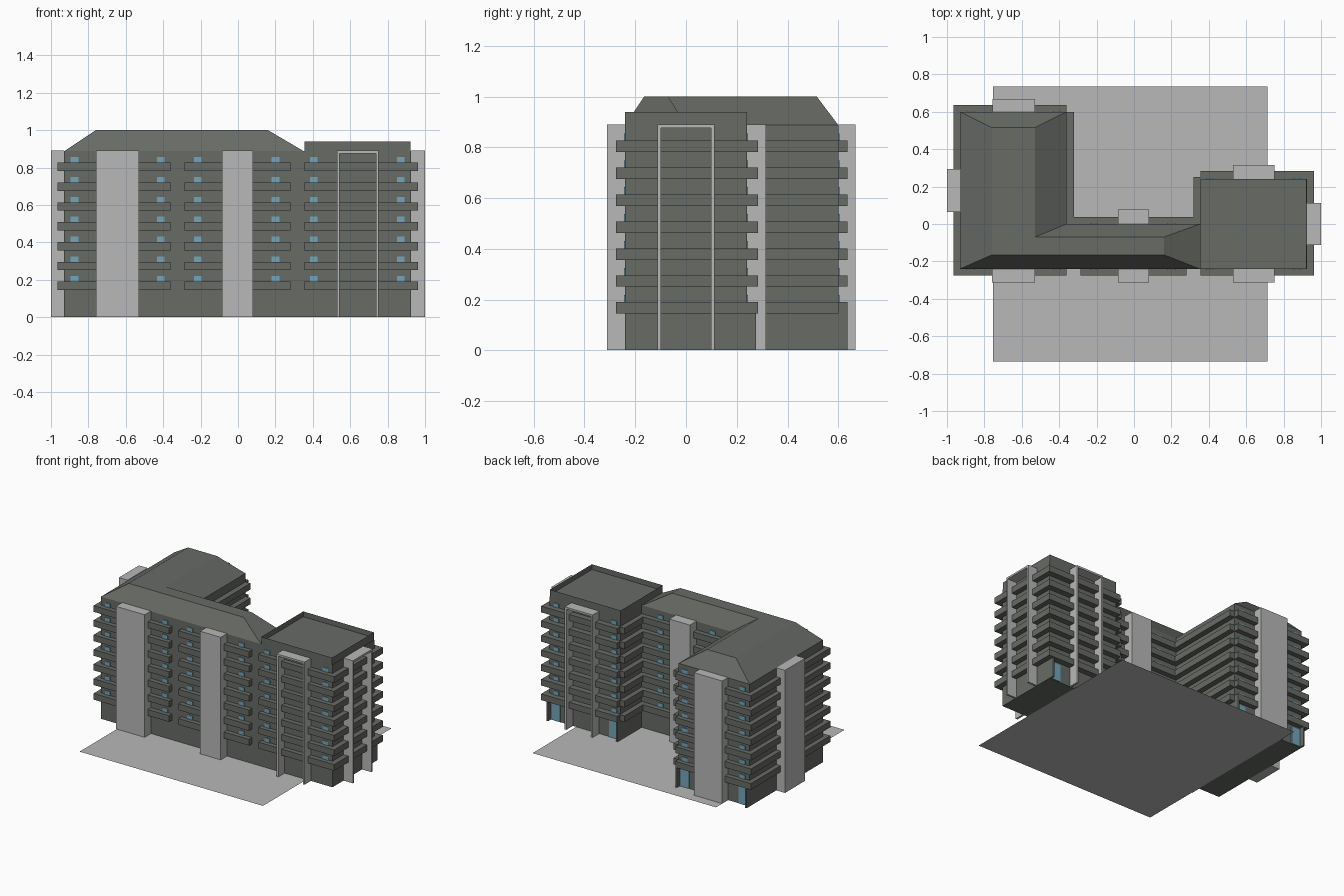
import bpy, bmesh

if "Cube" in bpy.data.objects:
    bpy.data.objects.remove(bpy.data.objects["Cube"])


def material(name, rgb):
    m = bpy.data.materials.new(name)
    m.diffuse_color = (*rgb, 1)
    m.use_nodes = True
    m.node_tree.nodes["Principled BSDF"].inputs["Base Color"].default_value = m.diffuse_color
    return m


DARK = material("dark_grey", (0.135, 0.145, 0.13))
LIGHT = material("light_grey", (0.48, 0.48, 0.48))
BLUE = material("window_blue", (0.17, 0.38, 0.50))


def finish(name, bm, mat):
    bmesh.ops.recalc_face_normals(bm, faces=bm.faces)
    me = bpy.data.meshes.new(name)
    bm.to_mesh(me)
    bm.free()
    me.materials.append(mat)
    ob = bpy.data.objects.new(name, me)
    bpy.context.collection.objects.link(ob)
    return ob


def add_prism(bm, outline, z0, z1):
    lo = [bm.verts.new((x, y, z0)) for x, y in outline]
    hi = [bm.verts.new((x, y, z1)) for x, y in outline]
    n = len(outline)
    bm.faces.new(lo[::-1])
    top = bm.faces.new(hi)
    for i in range(n):
        j = (i + 1) % n
        bm.faces.new((lo[i], lo[j], hi[j], hi[i]))
    return top


def rect(x0, x1, y0, y1):
    return [(x0, y0), (x1, y0), (x1, y1), (x0, y1)]


def prisms(name, items, mat):
    """One object from several (outline, z0, z1) prisms."""
    bm = bmesh.new()
    for outline, z0, z1 in items:
        add_prism(bm, outline, z0, z1)
    return finish(name, bm, mat)


EAVE = 0.887
FLOORS = [0.145 + 0.106 * i for i in range(7)]

# Ground sheet
bm = bmesh.new()
bm.faces.new([bm.verts.new((x, y, 0)) for x, y in rect(-0.755, 0.715, -0.735, 0.735)])
finish("ground_sheet", bm, LIGHT)

# Main walls: left wing, middle and right tower in one outline
walls = [(-0.93, -0.24), (0.925, -0.24), (0.925, 0.24), (0.355, 0.24),
         (0.355, 0), (-0.36, 0), (-0.36, 0.6), (-0.93, 0.6)]
prisms("walls", [(walls, 0.002, EAVE)], DARK)

# Hipped roof with a flat L-shaped top
eave = [(-0.93, -0.24), (0.352, -0.24), (0.352, 0), (-0.36, 0), (-0.36, 0.6), (-0.93, 0.6)]
flat = [(-0.76, -0.165), (0.16, -0.165), (0.16, -0.07), (-0.53, -0.07), (-0.53, 0.515), (-0.76, 0.515)]
bm = bmesh.new()
lo = [bm.verts.new((x, y, EAVE)) for x, y in eave]
hi = [bm.verts.new((x, y, 1.0)) for x, y in flat]
bm.faces.new(hi)
for i in range(6):
    j = (i + 1) % 6
    bm.faces.new((lo[i], lo[j], hi[j], hi[i]))
finish("hipped_roof", bm, DARK)

# Tower parapet with sunken deck
bm = bmesh.new()
top = add_prism(bm, rect(0.355, 0.922, -0.24, 0.24), EAVE, 0.94)
bmesh.ops.inset_region(bm, faces=[top], thickness=0.012)
deck = bmesh.ops.extrude_face_region(bm, geom=[top])["geom"]
bmesh.ops.delete(bm, geom=[top], context="FACES_ONLY")
for v in deck:
    if isinstance(v, bmesh.types.BMVert):
        v.co.z = 0.902
finish("tower_parapet", bm, DARK)

# Balcony bands on every floor
left_band = [(-0.36, -0.275), (-0.36, -0.24), (-0.93, -0.24), (-0.93, 0.6),
             (-0.36, 0.6), (-0.36, 0.635), (-0.965, 0.635), (-0.965, -0.275)]
right_band = [(0.355, -0.275), (0.355, -0.24), (0.925, -0.24), (0.925, 0.24),
              (0.355, 0.24), (0.355, 0.283), (0.963, 0.283), (0.963, -0.275)]
court_band = [(-0.36, 0.6), (-0.32, 0.6), (-0.32, 0.037), (0.318, 0.037),
              (0.318, 0.25), (0.355, 0.25), (0.355, 0), (-0.36, 0)]
front_band = rect(-0.285, 0.28, -0.275, -0.24)
for name, band in (("left_balconies", left_band), ("right_balconies", right_band),
                   ("courtyard_balconies", court_band), ("front_balconies", front_band)):
    prisms(name, [(band, z, z + 0.045) for z in FLOORS], DARK)

# Solid light shafts
shafts = [rect(-0.76, -0.53, -0.312, -0.24), rect(-0.085, 0.08, -0.312, -0.24),
          rect(-0.085, 0.08, 0, 0.077), rect(-0.757, -0.53, 0.6, 0.667),
          rect(-1.0, -0.93, 0.065, 0.295)]
prisms("shafts", [(s, 0.002, 0.89) for s in shafts], LIGHT)


# Open frames on the tower: two fins and a cap each
def frame(name, x0, x1, y0, y1, along_x):
    t = 0.014
    if along_x:
        fins = [rect(x0, x0 + t, y0, y1), rect(x1 - t, x1, y0, y1)]
    else:
        fins = [rect(x0, x1, y0, y0 + t), rect(x0, x1, y1 - t, y1)]
    prisms(name, [(f, 0.002, 0.876) for f in fins] + [(rect(x0, x1, y0, y1), 0.876, 0.89)], LIGHT)


frame("front_frame", 0.528, 0.752, -0.312, -0.24, True)
frame("back_frame", 0.528, 0.752, 0.24, 0.315, True)
frame("side_frame", 0.925, 1.0, -0.113, 0.113, False)

# Windows on front and back walls
FRONT = [-0.875, -0.413, -0.215, 0.2, 0.405, 0.87]
BACK = [(-0.875, 0.6), (-0.413, 0.6), (-0.215, 0), (0.2, 0), (0.405, 0.24), (0.87, 0.24)]
panes = []
for z in FLOORS:
    for x in FRONT:
        panes.append((rect(x - 0.021, x + 0.021, -0.245, -0.24), z + 0.045, z + 0.074))
    for x, y in BACK:
        panes.append((rect(x - 0.021, x + 0.021, y, y + 0.005), z + 0.045, z + 0.074))
prisms("windows", panes, BLUE)

# Ground-floor doors and porch walls at the back corners
doors = [(-0.88, 0.6), (-0.412, 0.6), (0.407, 0.24), (0.872, 0.24)]
prisms("doors", [(rect(x - 0.036, x + 0.036, y, y + 0.006), 0.004, 0.13) for x, y in doors], BLUE)
porch = [(-0.93, 0.6), (-0.372, 0.6), (0.355, 0.24), (0.913, 0.24)]
prisms("porch_walls", [(rect(x, x + 0.012, y, y + 0.035), 0.002, 0.145) for x, y in porch], DARK)
